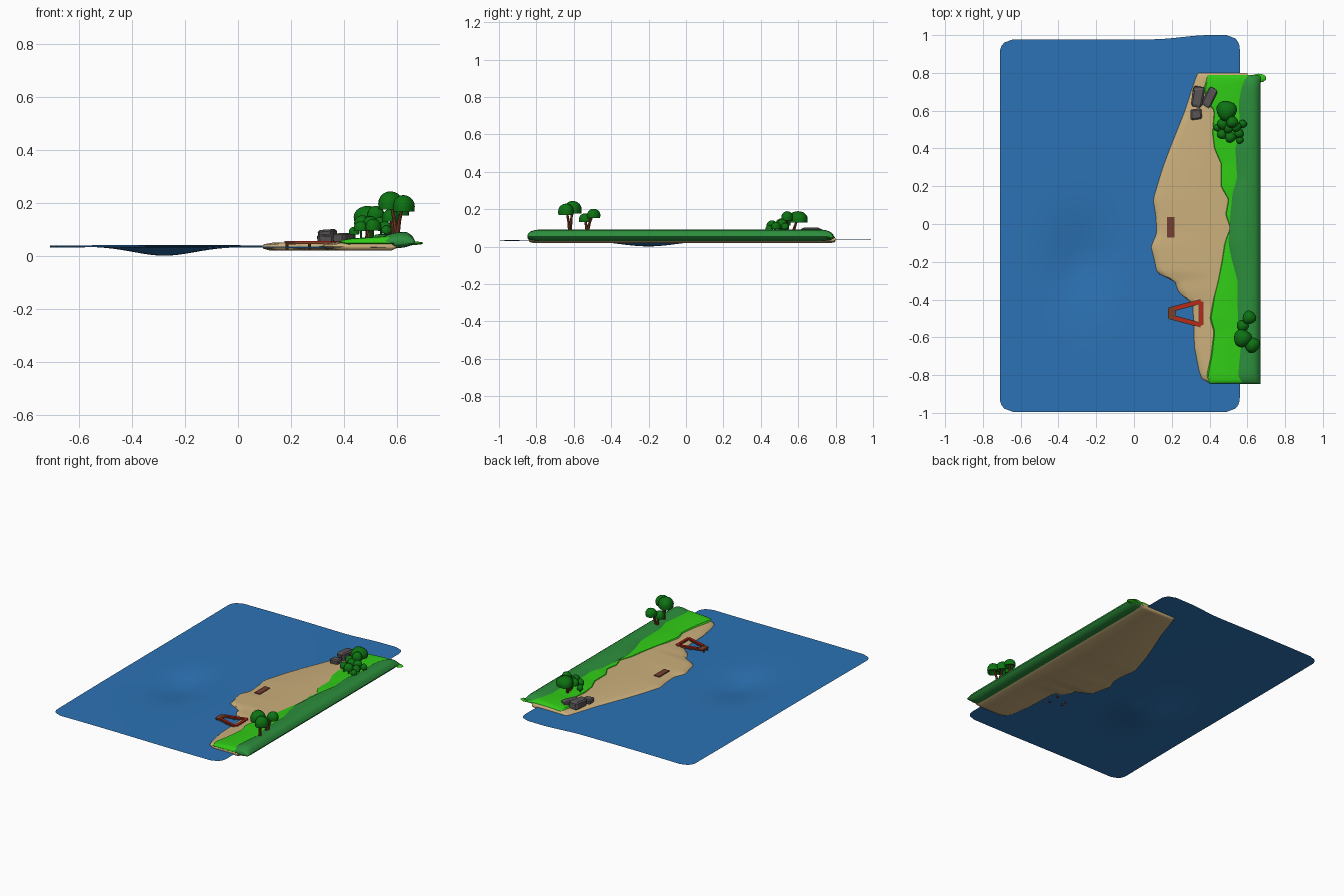
import bpy, bmesh, math, random
from mathutils import Vector, Matrix

if "Cube" in bpy.data.objects:
    bpy.data.objects.remove(bpy.data.objects["Cube"])

random.seed(4)

def mat(name, *c):
    m = bpy.data.materials.new(name)
    m.diffuse_color = (*c, 1)
    m.use_nodes = True
    m.node_tree.nodes["Principled BSDF"].inputs["Base Color"].default_value = m.diffuse_color
    return m

BLUE = mat("water", 0.025, 0.17, 0.46)
SAND = mat("sand", 0.60, 0.43, 0.20)
LIME = mat("grass", 0.03, 0.60, 0.008)
GREEN = mat("hedge", 0.025, 0.27, 0.045)
LEAF = mat("leaf", 0.004, 0.17, 0.006)
BARK = mat("bark", 0.20, 0.05, 0.02)
RED = mat("red_paint", 0.50, 0.02, 0.01)
STONE = mat("stone", 0.10, 0.09, 0.095)

def finish(name, bm, m, angle=40):
    bmesh.ops.recalc_face_normals(bm, faces=bm.faces)
    me = bpy.data.meshes.new(name)
    bm.to_mesh(me)
    bm.free()
    me.materials.append(m)
    o = bpy.data.objects.new(name, me)
    bpy.context.collection.objects.link(o)
    if angle:
        bpy.ops.object.select_all(action='DESELECT')
        o.select_set(True)
        bpy.context.view_layer.objects.active = o
        bpy.ops.object.shade_smooth_by_angle(angle=math.radians(angle))
    return o

def lerp_edge(edge, y):
    for (y0, x0), (y1, x1) in zip(edge, edge[1:]):
        if y <= y1:
            return x0 + (x1 - x0) * (y - y0) / (y1 - y0)
    return edge[-1][1]

def strip(name, edge, right, section, m, zmid, round_end):
    """Loft a closed (u, dx, z) section along y between a wavy left edge and a straight right side."""
    bm = bmesh.new()
    y0, y1, n = edge[0][0], edge[-1][0], 80
    ys = [y0 + (y1 - y0) * i / n for i in range(n + 1)]
    ys[1:1] = [y0 + 0.004, y0 + 0.011]
    ys[-1:-1] = [y1 - 0.011, y1 - 0.004]
    rings = []
    for y in ys:
        L = lerp_edge(edge, y)
        d = min(1, min(y - y0, y1 - y) / round_end)
        k = 0.25 + 0.75 * math.sqrt(max(0, 1 - (1 - d) ** 2))
        rings.append([bm.verts.new((L + u * (right - L) + dx, y, zmid + (z - zmid) * k))
                      for u, dx, z in section])
    c = len(section)
    for a, b in zip(rings, rings[1:]):
        for j in range(c):
            bm.faces.new((a[j], a[(j + 1) % c], b[(j + 1) % c], b[j]))
    bm.faces.new(rings[0])
    bm.faces.new(rings[-1])
    return finish(name, bm, m)

# Water sheet with rounded corners and a shallow hollow
bm = bmesh.new()
NX, NY, R = 44, 70, 0.07
rows = []
for j in range(NY + 1):
    v = -math.cos(math.pi * j / NY) * 0.4 + (2 * j / NY - 1) * 0.6
    d = max(0, abs(v) - (1 - R))
    ins = R - math.sqrt(max(0, R * R - d * d))
    row = []
    for i in range(NX + 1):
        x = -0.71 + ins + (1.27 - 2 * ins) * i / NX
        t = min(1, max(0, (x - 0.1) / 0.3))
        y = v * (0.978 + 0.022 * t * t * (3 - 2 * t)) if v > 0 else v * 0.995
        z = 0.036 + 0.004 * y + 0.0015 * math.sin(5 * x + 3 * y)
        z -= 0.033 * math.exp(-((x + 0.28) / 0.16) ** 2 - ((y + 0.2) / 0.22) ** 2)
        row.append(bm.verts.new((x, y, z)))
    rows.append(row)
for a, b in zip(rows, rows[1:]):
    for i in range(NX):
        bm.faces.new((a[i], a[i + 1], b[i + 1], b[i]))
finish("water", bm, BLUE)

# Beach, lawn and hedge bank: (y, x) of each left edge
beach = [(-.84, .40), (-.82, .36), (-.78, .345), (-.65, .32), (-.5, .315), (-.42, .31), (-.39, .27), (-.36, .235),
         (-.30, .215), (-.27, .14), (-.25, .12), (-.2, .11), (-.12, .09), (-.05, .12), (.04, .115), (.13, .10),
         (.2, .12), (.3, .15), (.42, .195), (.58, .26), (.73, .31), (.80, .335)]
strip("beach", beach, 0.60,
      [(0, .03, .02), (0, .006, .027), (0, 0, .036), (0, .008, .044), (0, .04, .050), (.5, .02, .057),
       (1, 0, .055), (1, 0, .03), (1, -.02, .02)], SAND, 0.035, 0.02)
lawn = [(-.845, .40), (-.8, .385), (-.7, .405), (-.57, .42), (-.5, .40), (-.38, .42), (-.3, .44), (-.2, .46),
        (-.1, .475), (-.02, .505), (.05, .48), (.13, .495), (.2, .455), (.32, .455), (.4, .42), (.48, .41),
        (.6, .42), (.65, .38), (.72, .37), (.79, .39)]
strip("lawn", lawn, 0.64,
      [(0, .02, .042), (0, 0, .05), (0, .008, .060), (0, .035, .065), (1, -.06, .076), (1, 0, .06), (1, -.01, .042)],
      LIME, 0.05, 0.03)
bank = [(-.848, .56), (-.82, .54), (-.7, .55), (-.6, .56), (-.5, .54), (-.3, .54), (-.2, .52), (-.1, .5), (.05, .51),
        (.15, .52), (.25, .54), (.4, .53), (.5, .55), (.65, .545), (.785, .57)]
strip("hedge_bank", bank, 0.67,
      [(0, .01, .06), (0, 0, .068), (0, .02, .080), (.5, 0, .091), (1, -.03, .089), (1, -.01, .075),
       (1, 0, .055), (1, -.01, .041), (1, -.04, .032), (1, -.08, .028), (0, .03, .04)], GREEN, 0.05, 0.07)

# Small grass tip poking out at the back corner
bm = bmesh.new()
bmesh.ops.create_icosphere(bm, subdivisions=2, radius=1,
    matrix=Matrix.Translation((.66, .772, .048)) @ Matrix.Diagonal((.042, .024, .007, 1)))
finish("grass_tip", bm, LIME)

def limb(bm, a, b, r0, r1, seg=8):
    a, b = Vector(a), Vector(b)
    d = b - a
    M = Matrix.Translation((a + b) / 2) @ d.to_track_quat('Z', 'Y').to_matrix().to_4x4()
    bmesh.ops.create_cone(bm, cap_ends=True, segments=seg, radius1=r0, radius2=r1, depth=d.length, matrix=M)

# Drooping tree crown: a dome with a hollow underside
def crown(bm, x, y, z, r, h):
    g = bmesh.ops.create_uvsphere(bm, u_segments=16, v_segments=10, radius=1)["verts"]
    ph = random.uniform(0, 6)
    for v in g:
        a = math.atan2(v.co.y, v.co.x)
        rim = math.hypot(v.co.x, v.co.y)
        zz = v.co.z if v.co.z > 0 else -0.9 * rim ** 2 * abs(v.co.z) ** 0.5
        s = 1 + 0.06 * math.sin(3 * a + ph)
        v.co = (x + r * s * v.co.x, y + r * s * v.co.y, z + h * zz)

def tree(name, base, crowns):
    leaves, wood = bmesh.new(), bmesh.new()
    for x, y, z, r, h in crowns:
        crown(leaves, x, y, z, r, h)
        bx, by = base[0] * .6 + x * .4, base[1] * .6 + y * .4
        mid = (bx, by, base[2] * .45 + z * .55)
        limb(wood, base, mid, .010, .007)
        limb(wood, mid, (x, y, z + h * .3), .007, .005)
    finish(name + "_leaves", leaves, LEAF)
    finish(name + "_trunk", wood, BARK)

tree("tall_tree", (.60, -.62, .07), [(.575, -.605, .197, .048, .047), (.625, -.64, .187, .042, .043)])
tree("medium_tree", (.59, -.53, .07), [(.61, -.495, .168, .036, .034), (.575, -.54, .145, .032, .032)])
tree("back_tree", (.49, .57, .06), [(.49, .60, .147, .054, .042)])
tree("back_small_tree", (.50, .54, .06), [(.52, .54, .155, .032, .034), (.47, .53, .125, .03, .028)])

# Low shrubs around the back trees
bm = bmesh.new()
for x, y, z, r in [(.44, .51, .09, .020), (.465, .475, .105, .026), (.51, .46, .11, .030), (.555, .48, .105, .026),
                   (.575, .53, .105, .022), (.54, .515, .12, .028), (.50, .51, .12, .03), (.56, .445, .095, .02)]:
    crown(bm, x, y, z, r, r)
    limb(bm, (x, y, .06), (x, y, z), .005, .004, 6)
finish("shrubs", bm, LEAF)

# Rocks: bevelled, jittered blocks
for i, (x, y, z, sx, sy, sz, rot) in enumerate([(.335, .675, .073, .062, .105, .05, -.15),
                                                (.40, .67, .067, .050, .10, .04, -.5),
                                                (.33, .58, .060, .056, .056, .04, .05)]):
    bm = bmesh.new()
    bmesh.ops.create_cube(bm, size=1)
    for v in bm.verts:
        v.co += Vector([random.uniform(-.08, .08) for _ in range(3)])
    bmesh.ops.bevel(bm, geom=bm.edges[:], offset=.14, segments=1, affect='EDGES')
    bm.transform(Matrix.Translation((x, y, z)) @ Matrix.Rotation(rot, 4, 'Z') @ Matrix.Diagonal((sx, sy, sz, 1)))
    finish("rock_%d" % (i + 1), bm, STONE, 0)

def bar(bm, a, b, w, h):
    a, b = Vector(a), Vector(b)
    d = b - a
    M = Matrix.Translation((a + b) / 2) @ Matrix.Rotation(math.atan2(d.y, d.x), 4, 'Z')
    bmesh.ops.create_cube(bm, size=1, matrix=M @ Matrix.Diagonal((d.length, w, h, 1)))

# Plank platform on the beach
bm = bmesh.new()
bar(bm, (.195, -.072, .053), (.195, .038, .053), .04, .008)
finish("platform", bm, mat("plank", 0.17, 0.05, 0.03), 0)

# Triangular jetty: wooden frame, red walkway and posts
tip_a, tip_b, c1, c2 = (.185, -.455), (.185, -.49), (.355, -.41), (.355, -.535)
frame, walk = bmesh.new(), bmesh.new()
for p, q in [(tip_a, c1), (tip_b, c2), (c1, c2)]:
    bar(frame, (*p, .048), (*q, .048), .026, .008)
    p2 = Vector(p).lerp(Vector(q), .18 if p != c1 else 0)
    bar(walk, (*p2, .053), (*q, .053), .016, .007)
bar(frame, (.18, -.4725, .047), (.22, -.4725, .047), .045, .008)
for p in (tip_a, tip_b, c1, c2, (.27, -.432), (.27, -.512)):
    limb(frame, (*p, .024), (*p, .05), .006, .006)
finish("jetty_frame", frame, BARK, 30)
finish("jetty_walkway", walk, RED, 0)
